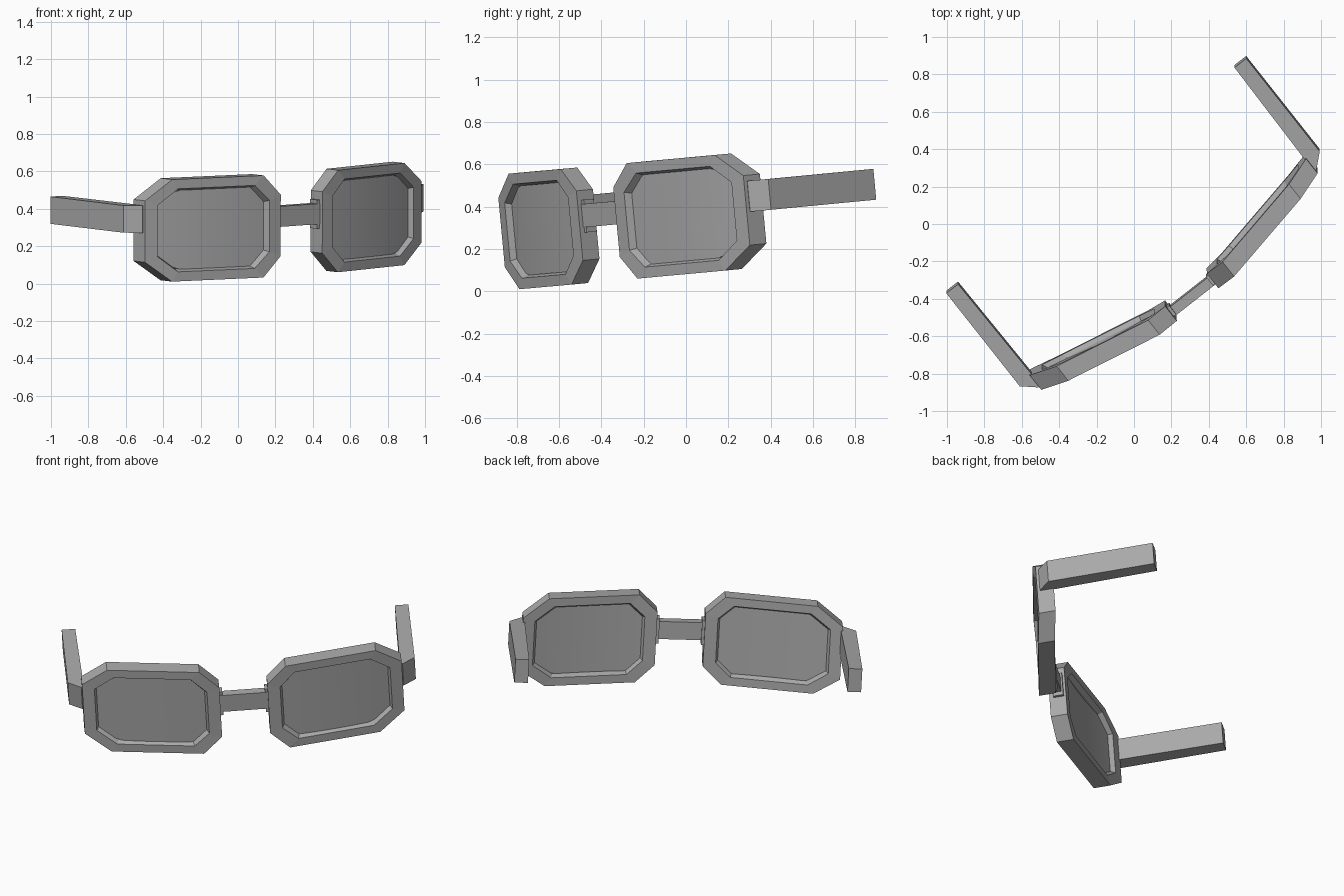
import bpy, bmesh, math
from mathutils import Matrix

cube = bpy.data.objects.get("Cube")
if cube:
    bpy.data.objects.remove(cube, do_unlink=True)

# One grey for everything
grey = bpy.data.materials.new("matte_grey")
grey.use_nodes = True
colour = (0.4, 0.4, 0.4, 1)
grey.diffuse_color = colour
grey.node_tree.nodes["Principled BSDF"].inputs["Base Color"].default_value = colour

# The glasses rest turned and slightly tilted
POSE = (Matrix.Rotation(math.radians(38.3), 4, "Z") @ Matrix.Rotation(0.075, 4, "X")
        @ Matrix.Rotation(-0.056, 4, "Y") @ Matrix.Translation((0.029, 0, 0.357)))


def finish(name, bm, smooth=False):
    bmesh.ops.recalc_face_normals(bm, faces=bm.faces)
    mesh = bpy.data.meshes.new(name)
    bm.to_mesh(mesh)
    bm.free()
    mesh.materials.append(grey)
    if smooth:
        mesh.shade_smooth()
        mesh.set_sharp_from_angle(angle=math.radians(30))
    obj = bpy.data.objects.new(name, mesh)
    bpy.context.collection.objects.link(obj)
    obj.matrix_world = POSE
    mirror = obj.modifiers.new("other_side", "MIRROR")
    mirror.use_axis[0] = True
    return obj


def loft(bm, loops, closed):
    """Skin a list of equal point loops; cap the ends unless closed."""
    rings = [[bm.verts.new(p) for p in loop] for loop in loops]
    n = len(rings[0])
    pairs = list(zip(rings, rings[1:]))
    if closed:
        pairs.append((rings[-1], rings[0]))
    else:
        bm.faces.new(rings[0])
        bm.faces.new(rings[-1])
    for a, b in pairs:
        for i in range(n):
            j = (i + 1) % n
            bm.faces.new((a[i], a[j], b[j], b[i]))


def octagon(stations, side, full, depth=0.0):
    """Stations are (x, y) from inner edge to outer edge."""
    heights = (side, full, full, side)
    top = [(x, y + depth, h) for (x, y), h in zip(stations, heights)]
    return top + [(x, y, -h) for x, y, h in reversed(top)]


# Lens frame: curved eight-sided ring
OUTER = ((0.1415, -0.511), (0.253, -0.505), (0.79, -0.397), (0.94, -0.354))
HOLE = ((0.215, -0.507), (0.305, -0.495), (0.755, -0.404), (0.87, -0.374))
SEAT = ((0.228, -0.507), (0.312, -0.494), (0.747, -0.406), (0.857, -0.378))
bm = bmesh.new()
loft(bm, [octagon(OUTER, 0.165, 0.274),
          octagon(OUTER, 0.165, 0.274, 0.1),
          octagon(HOLE, 0.138, 0.223, 0.1),
          octagon(SEAT, 0.13, 0.21, 0.075),
          octagon(SEAT, 0.13, 0.21, 0.035),
          octagon(HOLE, 0.138, 0.223)], True)
finish("lens_frame", bm)

# Lens: gently curved plate
def lens_section(x):
    s = x - 0.215
    y = -0.508 + 0.09 * s + 0.175 * s * s
    edge = min((x - 0.222) / 0.09, (0.863 - x) / 0.11, 1)
    h = 0.132 + 0.08 * max(edge, 0)
    return [(x, y + 0.035, h), (x, y + 0.035, -h), (x, y + 0.075, -h), (x, y + 0.075, h)]

bm = bmesh.new()
columns = 14
loft(bm, [lens_section(0.222 + 0.641 * i / columns) for i in range(columns + 1)], False)
finish("lens", bm, smooth=True)

# Temple arm with its angled hinge
ARM = ((0.925, -0.325), (0.945, -0.337), (1.02, -0.27), (1.02, 0.365), (0.94, 0.365), (0.93, -0.27))
bm = bmesh.new()
loft(bm, [[(x, y, z) for x, y in ARM] for z in (-0.008, 0.138)], False)
finish("temple_arm", bm)

# Bridge, with a taller foot where it meets each frame
def box_half(name, x0, x1, y0, y1, z0, z1):
    bm = bmesh.new()
    loft(bm, [[(x, y0, z0), (x, y1, z0), (x, y1, z1), (x, y0, z1)] for x in (x0, x1)], False)
    return finish(name, bm)

bridge = box_half("bridge", -0.17, 0.17, -0.49, -0.435, -0.01, 0.1)
bridge.modifiers.clear()
box_half("bridge_foot", 0.125, 0.19, -0.485, -0.425, -0.035, 0.12)
